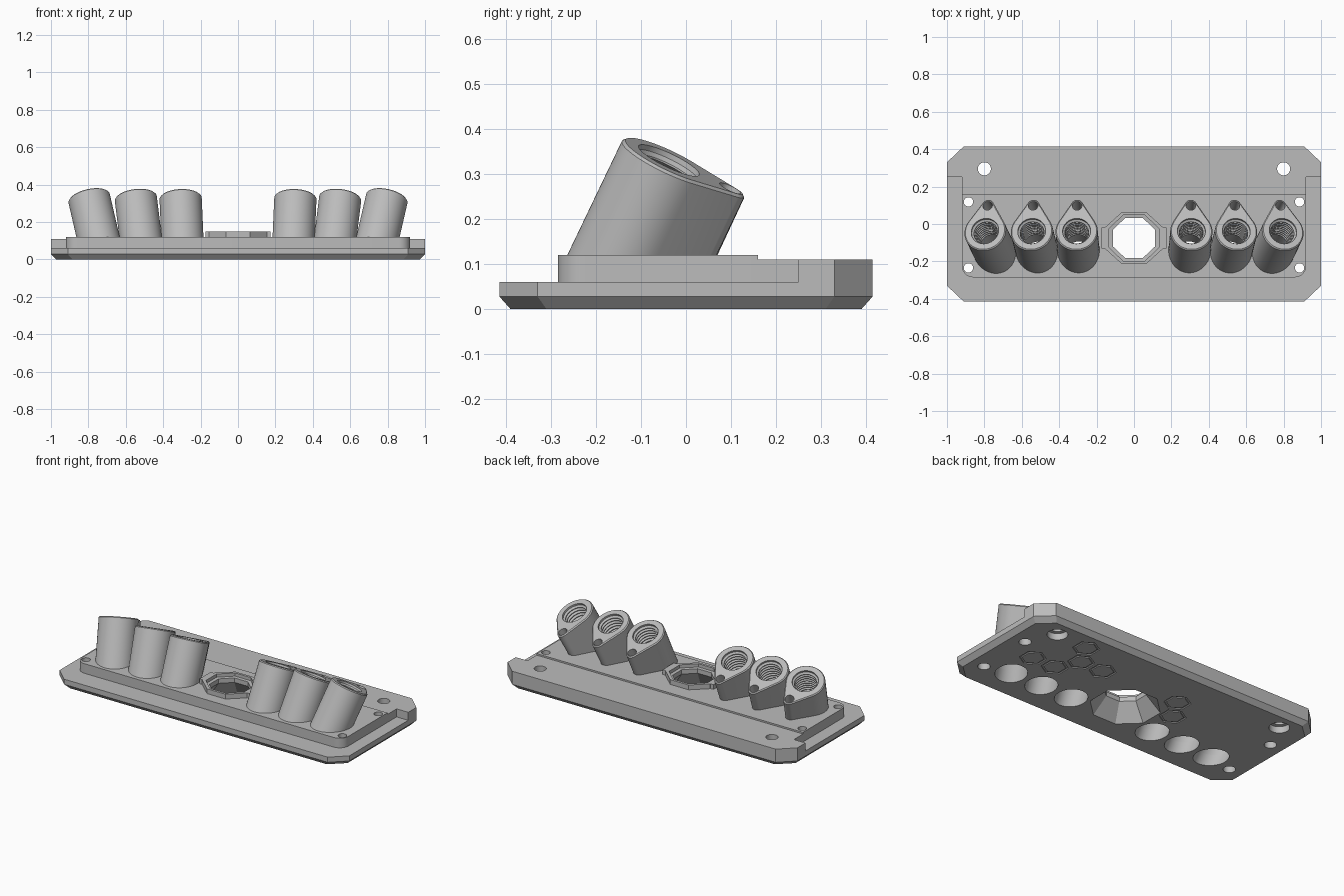
import bpy, bmesh, math
from mathutils import Matrix, Vector

if "Cube" in bpy.data.objects:
    bpy.data.objects.remove(bpy.data.objects["Cube"])

grey = bpy.data.materials.new("plain_grey")
grey.use_nodes = True
grey.diffuse_color = (0.5, 0.5, 0.5, 1)
grey.node_tree.nodes["Principled BSDF"].inputs["Base Color"].default_value = (0.5, 0.5, 0.5, 1)


def loft(name, layers, matrix=Matrix(), floor=None):
    """Stack of outlines (points, z), skinned and capped; optionally trimmed at a floor height."""
    bm = bmesh.new()
    rings = [[bm.verts.new(matrix @ Vector((x, y, z))) for x, y in pts] for pts, z in layers]
    for low, high in zip(rings, rings[1:]):
        for i in range(len(low)):
            j = (i + 1) % len(low)
            bm.faces.new((low[i], low[j], high[j], high[i]))
    bm.faces.new(rings[0])
    bm.faces.new(rings[-1])
    if floor is not None:
        bmesh.ops.bisect_plane(bm, geom=bm.verts[:] + bm.edges[:] + bm.faces[:],
                               plane_co=(0, 0, floor), plane_no=(0, 0, 1), clear_inner=True)
        bmesh.ops.holes_fill(bm, edges=[e for e in bm.edges if e.is_boundary])
    bmesh.ops.recalc_face_normals(bm, faces=bm.faces)
    mesh = bpy.data.meshes.new(name)
    bm.to_mesh(mesh)
    bm.free()
    mesh.materials.append(grey)
    obj = bpy.data.objects.new(name, mesh)
    bpy.context.collection.objects.link(obj)
    return obj


def circle(r, n=32, cx=0, cy=0, turn=0, sx=1):
    return [(cx + sx * r * math.cos(turn + math.tau * i / n), cy + r * math.sin(turn + math.tau * i / n))
            for i in range(n)]


def octagon(apothem, sx=1.06):
    return circle(apothem / math.cos(math.pi / 8), 8, 0, -0.075, math.pi / 8, sx)


def rectangle(x0, x1, y0, y1):
    return [(x0, y0), (x1, y0), (x1, y1), (x0, y1)]


def teardrop(inset=0):
    big, small, gap = 0.113 - inset, 0.032 - inset, 0.155
    a = math.acos((big - small) / gap)
    lobe = [-a + 2 * a * i / 12 for i in range(13)]
    body = [a + (math.tau - 2 * a) * i / 36 for i in range(37)]
    return ([(small * math.sin(t), gap + small * math.cos(t)) for t in lobe]
            + [(big * math.sin(t), big * math.cos(t)) for t in body])


def boolean(obj, tools, operation='DIFFERENCE'):
    bpy.context.view_layer.objects.active = obj
    for tool in tools:
        mod = obj.modifiers.new("cut", 'BOOLEAN')
        mod.operation = operation
        mod.solver = 'EXACT'
        mod.object = tool
        bpy.ops.object.modifier_apply(modifier=mod.name)


# Base plate with clipped corners and a chamfered underside
outline = [(-0.91, -0.415), (0.91, -0.415), (1, -0.33), (1, 0.33),
           (0.91, 0.415), (-0.91, 0.415), (-1, 0.33), (-1, -0.33)]
under = [(x * 0.973, y * 0.94) for x, y in outline]
base = loft("base_plate", [(under, 0), (outline, 0.028), (outline, 0.06)])

# Rear ledge
ledge_outline = [(-0.92, 0.16), (0.92, 0.16), (0.92, 0.25), (1, 0.25), (1, 0.33), (0.91, 0.415),
                 (-0.91, 0.415), (-1, 0.33), (-1, 0.25), (-0.92, 0.25)]
ledge = loft("rear_ledge", [(ledge_outline, 0.06), (ledge_outline, 0.11)])

# Raised deck with rounded front corners
r = 0.06
corner = [(0.92 - r + r * math.cos(t), -0.285 + r - r * math.sin(t))
          for t in [math.pi / 2 * i / 8 for i in range(9)]]
deck_outline = [(0.92, 0.16)] + corner + [(-x, y) for x, y in reversed(corner)] + [(-0.92, 0.16)]
deck = loft("raised_deck", [(deck_outline, 0.06), (deck_outline, 0.12)])

# Octagonal collar with side tabs
collar = loft("centre_collar", [(octagon(0.14, 1.1), 0.12), (octagon(0.14, 1.1), 0.15)])
tabs_outline = rectangle(-0.175, 0.175, -0.13, -0.02)
tabs = loft("collar_tabs", [(tabs_outline, 0.12), (tabs_outline, 0.15)])
boolean(collar, [tabs], 'UNION')

# Centre opening flares out towards the underside
opening = loft("opening_cutter", [(octagon(0.187), -0.01), (octagon(0.107), 0.1), (octagon(0.107), 0.128),
                                  (octagon(0.125), 0.13), (octagon(0.125), 0.2)])

# Threaded bore profile, wide and smooth at the lower end
bore_layers = [(circle(0.075), 0.02)]
for i in range(9):
    z = -0.012 - 0.02 * i
    bore_layers += [(circle(0.075), z), (circle(0.064), z - 0.008), (circle(0.064), z - 0.012)]
bore_layers += [(circle(0.09), -0.215), (circle(0.09), -0.5)]

# Tilted teardrop sockets, fanned outwards on both sides
bosses, bores, lobes = [], [], []
for side, word in ((1, "left"), (-1, "right")):
    for place, x, lean in (("inner", 0.307, 2.5), ("middle", 0.547, 7), ("outer", 0.797, 13)):
        pose = (Matrix.Translation((side * x, -0.038, 0.331))
                @ Matrix.Rotation(math.radians(side * lean), 4, 'Y')
                @ Matrix.Rotation(math.radians(-25), 4, 'X'))
        boss = loft(f"{word}_{place}_socket",
                    [(teardrop(), -0.5), (teardrop(), -0.006), (teardrop(0.006), 0)], pose, 0.12)
        bore = loft("bore_cutter", bore_layers, pose)
        lobe = loft("pin_cutter", [(circle(0.026, 20, 0, 0.15), -0.12), (circle(0.026, 20, 0, 0.15), 0.02)], pose)
        boolean(boss, [bore, lobe])
        bosses.append(boss)
        bores.append(bore)
        lobes.append(lobe)

# Screw holes, stepped wider on the underside
rear_holes, deck_holes = [], []
for side in (1, -1):
    for x, y, small, wide, group in ((0.8, 0.295, 0.035, 0.058, rear_holes),
                                     (0.885, 0.118, 0.025, 0.035, deck_holes),
                                     (0.885, -0.235, 0.025, 0.035, deck_holes)):
        s, w = circle(small, 24, side * x, y), circle(wide, 24, side * x, y)
        group.append(loft("screw_cutter", [(w, -0.01), (w, 0.04), (s, 0.0401), (s, 0.2)]))

# Honeycomb grooves on the underside
grooves = []
for x, y in ((0.737, 0.01), (0.58, 0.01), (0.503, 0.145), (0.58, 0.28),
             (0.348, 0.145), (-0.192, 0.145), (-0.27, 0.01)):
    outer, inner = circle(0.077, 6, x, y, math.pi / 2), circle(0.063, 6, x, y, math.pi / 2)
    groove = loft("groove_cutter", [(outer, -0.01), (outer, 0.006)])
    core = loft("groove_core", [(inner, -0.02), (inner, 0.02)])
    boolean(groove, [core])
    bpy.data.objects.remove(core)
    grooves.append(groove)

# Cut the layers
boolean(base, bores + rear_holes + deck_holes + [opening] + grooves)
boolean(deck, bores + deck_holes + [opening])
boolean(ledge, rear_holes)
boolean(collar, [opening])

for tool in bores + lobes + rear_holes + deck_holes + grooves + [opening, tabs]:
    bpy.data.objects.remove(tool)

# Smooth the round walls, keep the edges sharp
bpy.ops.object.select_all(action='DESELECT')
for part in [base, ledge, deck, collar] + bosses:
    part.select_set(True)
    bpy.context.view_layer.objects.active = part
bpy.ops.object.shade_smooth_by_angle(angle=math.radians(30))
